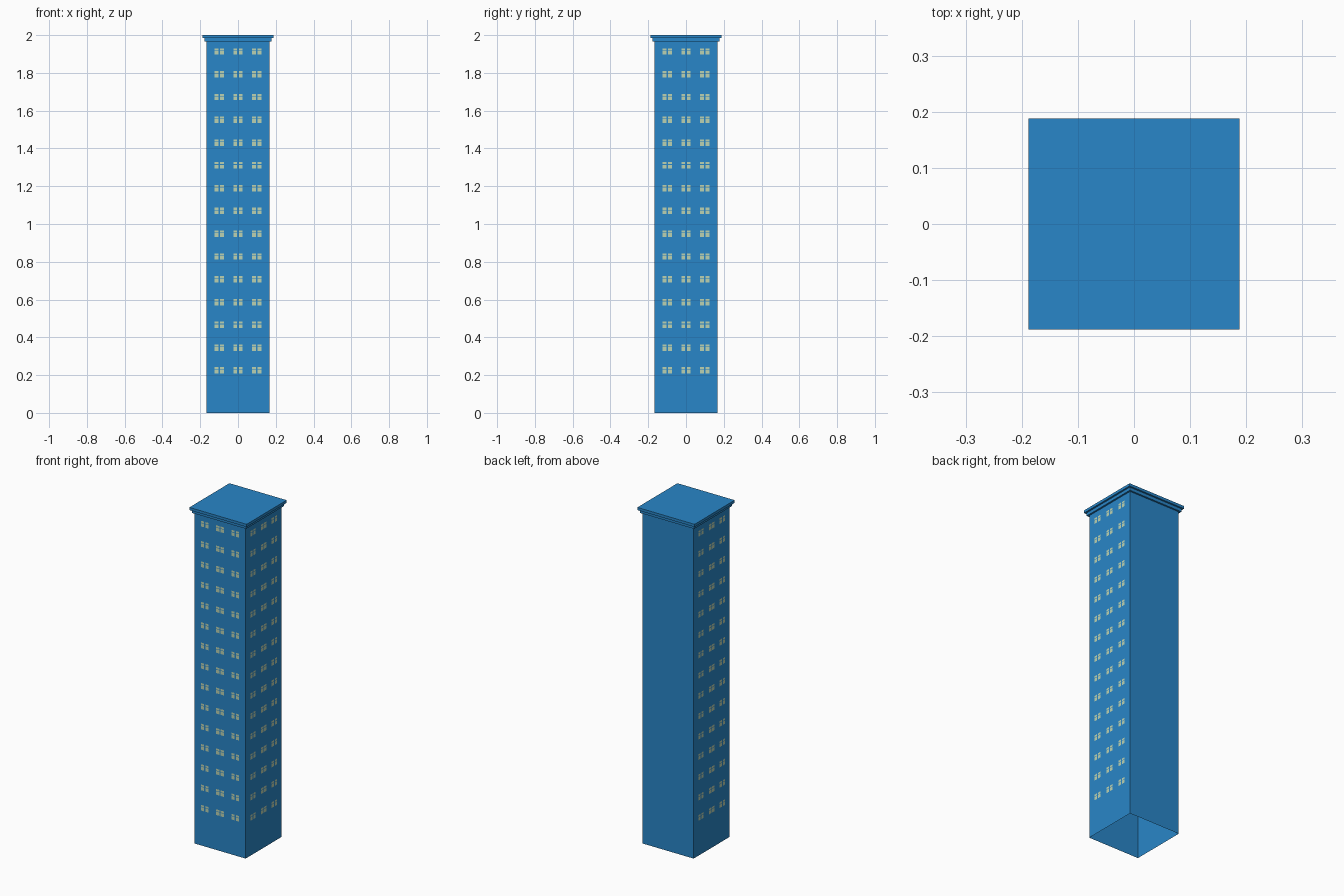
import bpy
import bmesh
from math import radians
from mathutils import Matrix, Vector

if "Cube" in bpy.data.objects:
    bpy.data.objects.remove(bpy.data.objects["Cube"])

WALL = 0.168          # half width of the shaft
WALL_TOP = 1.966


def material(name, colour):
    mat = bpy.data.materials.new(name)
    mat.diffuse_color = (*colour, 1.0)
    mat.use_nodes = True
    mat.node_tree.nodes["Principled BSDF"].inputs["Base Color"].default_value = mat.diffuse_color
    return mat


def finish(bm, name, mat):
    mesh = bpy.data.meshes.new(name)
    bm.to_mesh(mesh)
    bm.free()
    mesh.materials.append(mat)
    obj = bpy.data.objects.new(name, mesh)
    bpy.context.collection.objects.link(obj)
    return obj


def square_loft(name, profile, mat, cap=False):
    """Stack square rings given as (half width, height)."""
    bm = bmesh.new()
    rings = [[bm.verts.new((sx * h, sy * h, z))
              for sx, sy in ((-1, -1), (1, -1), (1, 1), (-1, 1))]
             for h, z in profile]
    for low, high in zip(rings, rings[1:]):
        for i in range(4):
            j = (i + 1) % 4
            bm.faces.new((low[i], low[j], high[j], high[i]))
    if cap:
        bm.faces.new(rings[-1])
    return finish(bm, name, mat)


def window_wall(name, angle, mat):
    """Fifteen floors of three four-pane windows on one side."""
    bm = bmesh.new()
    turn = Matrix.Rotation(radians(angle), 3, 'Z')
    y = -WALL - 0.001
    for floor in range(15):
        zc = 0.225 + floor * 0.1206
        for xc in (-0.1, 0.0, 0.1):
            for x0, x1 in ((-0.025, -0.004), (0.004, 0.025)):
                for z0, z1 in ((-0.017, 0.003), (0.006, 0.017)):
                    corners = ((x0, z0), (x1, z0), (x1, z1), (x0, z1))
                    bm.faces.new([bm.verts.new(turn @ Vector((xc + x, y, zc + z)))
                                  for x, z in corners])
    return finish(bm, name, mat)


blue = material("blue_wall", (0.022, 0.24, 0.58))
glass = material("pale_glass", (0.5, 0.65, 0.45))

# Shaft, open at the bottom
square_loft("walls", [(WALL, 0), (WALL, WALL_TOP)], blue)

# Stepped cornice and flat roof
square_loft("cornice_roof", [(WALL, WALL_TOP), (0.178, WALL_TOP), (0.178, 1.984),
                             (0.188, 1.984), (0.188, 2.0)], blue, cap=True)

# Windows on front, right and left; the back is blank
for side, angle in (("front", 0), ("right", 90), ("left", -90)):
    window_wall(side + "_windows", angle, glass)
